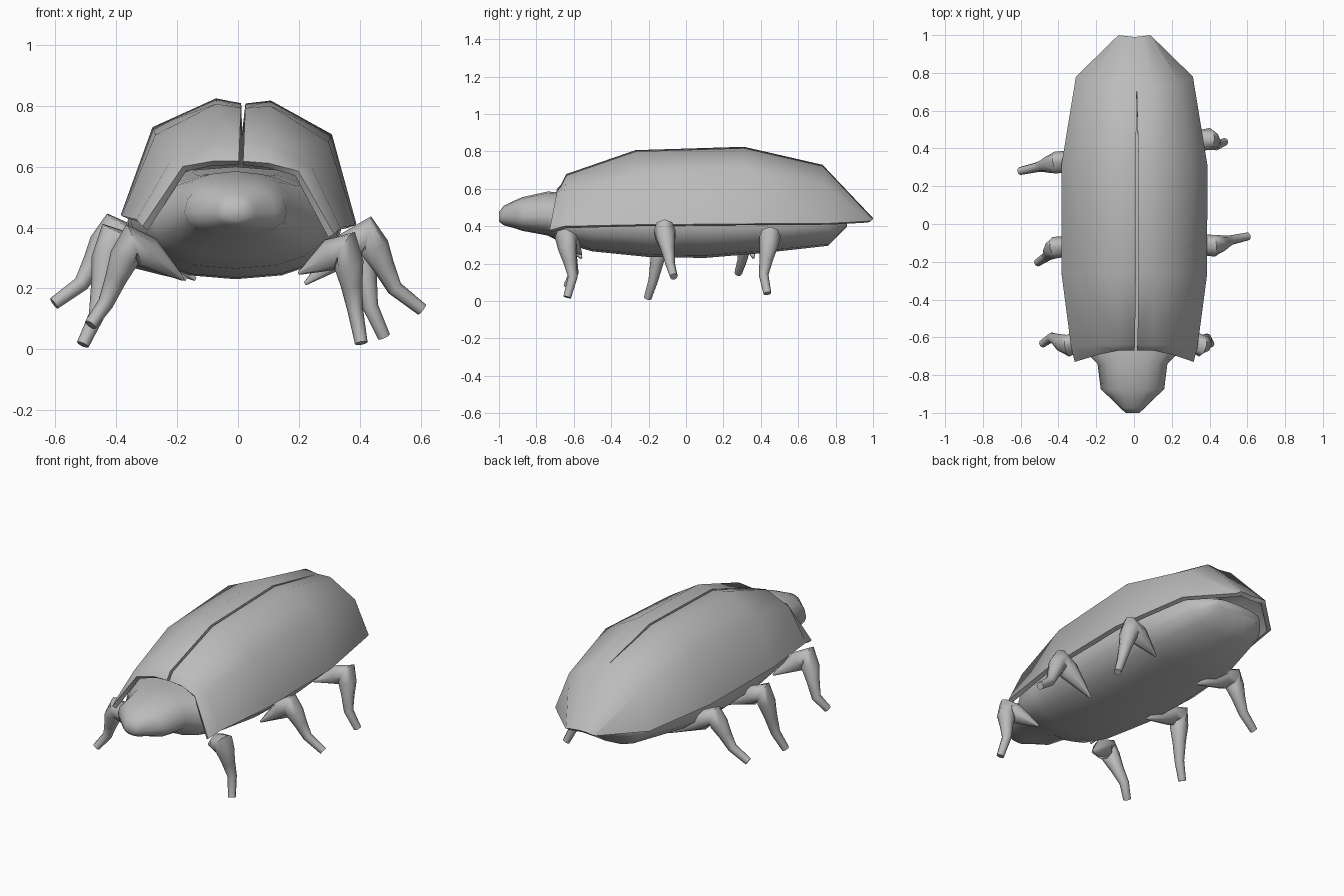
import bpy, bmesh, math
from mathutils import Vector

if "Cube" in bpy.data.objects:
    bpy.data.objects.remove(bpy.data.objects["Cube"])

grey = bpy.data.materials.new("beetle grey")
grey.diffuse_color = (0.5, 0.5, 0.5, 1)
grey.use_nodes = True
grey.node_tree.nodes["Principled BSDF"].inputs["Base Color"].default_value = grey.diffuse_color


def shade(ob, angle):
    bpy.ops.object.select_all(action='DESELECT')
    ob.select_set(True)
    bpy.context.view_layer.objects.active = ob
    for m in list(ob.modifiers):
        bpy.ops.object.modifier_apply(modifier=m.name)
    bpy.ops.object.shade_smooth_by_angle(angle=math.radians(angle))


def loft(name, rows, closed=True):
    """Skin a list of point rows; closed rows become capped tubes."""
    bm = bmesh.new()
    vs = [[bm.verts.new(p) for p in row] for row in rows]
    n = len(rows[0])
    for a, b in zip(vs, vs[1:]):
        for k in range(n if closed else n - 1):
            j = (k + 1) % n
            bm.faces.new((a[k], a[j], b[j], b[k]))
    if closed:
        bm.faces.new(vs[0])
        bm.faces.new(vs[-1])
        bmesh.ops.recalc_face_normals(bm, faces=bm.faces)
    me = bpy.data.meshes.new(name)
    bm.to_mesh(me)
    bm.free()
    me.materials.append(grey)
    ob = bpy.data.objects.new(name, me)
    bpy.context.collection.objects.link(ob)
    return ob


# Wing case: one half from centre seam to lower rim, mirrored, joined at the tail
shell_rows = [
    [(.007, -.67, .615), (.09, -.67, .612), (.19, -.69, .59), (.315, -.73, .388)],
    [(.007, -.64, .66), (.09, -.64, .672), (.235, -.645, .60), (.335, -.65, .41)],
    [(.007, -.27, .79), (.09, -.27, .80), (.285, -.27, .69), (.385, -.27, .42)],
    [(.007, .31, .805), (.09, .31, .818), (.295, .31, .715), (.387, .31, .425)],
    [(0, .73, .715), (.08, .73, .722), (.235, .745, .63), (.31, .78, .425)],
    [(0, .99, .44), (.045, .995, .44), (.085, 1, .437), (.10, .985, .428)],
]
shell = loft("wing_case", shell_rows, closed=False)
mirror = shell.modifiers.new("mirror", 'MIRROR')
mirror.merge_threshold = .002
wall = shell.modifiers.new("wall", 'SOLIDIFY')
wall.thickness = .025
wall.offset = -1
shade(shell, 55)
# The case sits with a slight roll to one side
roll = math.radians(2.3)
shell.rotation_euler.y = roll
shell.location = (.002 - .42 * math.sin(roll), 0, .003 + .42 * (1 - math.cos(roll)))

# Body and head: rings of (y, half width, bottom z, middle z, top z)
rings = [
    (-1.0, .035, .425, .45, .475), (-.975, .065, .405, .45, .508),
    (-.91, .13, .387, .45, .54), (-.875, .168, .375, .45, .555),
    (-.74, .185, .35, .45, .585), (-.66, .265, .31, .42, .58),
    (-.5, .305, .265, .42, .585), (-.2, .345, .235, .42, .60),
    (.1, .355, .23, .42, .60), (.4, .34, .255, .42, .59),
    (.76, .24, .295, .42, .52), (.86, .15, .395, .42, .45),
]


def body_ring(y, w, zb, zm, zt, n=16):
    pts = []
    for k in range(n):
        a = 2 * math.pi * k / n
        c, s = math.cos(a), math.sin(a)
        x = math.copysign(abs(c) ** .88, c) * w
        h = (zt - zm) if s > 0 else (zm - zb)
        pts.append((x - .008, y, zm + math.copysign(abs(s) ** .88, s) * h))
    return pts


shade(loft("body_and_head", [body_ring(*r) for r in rings]), 60)


# Legs: broad pointed thigh, thick knee, tapering shin and angled foot
def leg(name, hip, knee, ankle, foot, n=8):
    hip, knee, ankle, foot = map(Vector, (hip, knee, ankle, foot))
    path = [hip, hip.lerp(knee, .72), knee, knee.lerp(ankle, .25),
            knee.lerp(ankle, .6), ankle, foot]
    radii = [.006, .055, .058, .05, .036, .026, .021]
    rows = []
    for i, (p, r) in enumerate(zip(path, radii)):
        before = (p - path[i - 1]).normalized() if i else Vector()
        after = (path[i + 1] - p).normalized() if i < len(path) - 1 else Vector()
        t = (before + after).normalized()
        u = Vector((0, 1, 0))
        u = (u - t * u.dot(t)).normalized()
        v = t.cross(u)
        rows.append([p + (u * math.cos(a) + v * math.sin(a)) * r
                     for a in (2 * math.pi * k / n for k in range(n))])
    shade(loft(name, rows), 60)


leg("front_right_leg", (.20, -.56, .25), (.355, -.645, .335), (.385, -.605, .13), (.405, -.635, .02))
leg("front_left_leg", (-.18, -.56, .23), (-.35, -.645, .355), (-.435, -.60, .15), (-.485, -.635, .08))
leg("middle_right_leg", (.22, -.10, .215), (.425, -.115, .38), (.515, -.085, .20), (.605, -.065, .13))
leg("middle_left_leg", (-.17, -.10, .23), (-.42, -.125, .36), (-.465, -.175, .11), (-.51, -.205, .015))
leg("back_right_leg", (.20, .42, .25), (.40, .45, .345), (.435, .415, .14), (.48, .435, .04))
leg("back_left_leg", (-.14, .36, .23), (-.415, .325, .39), (-.515, .30, .215), (-.605, .28, .15))
